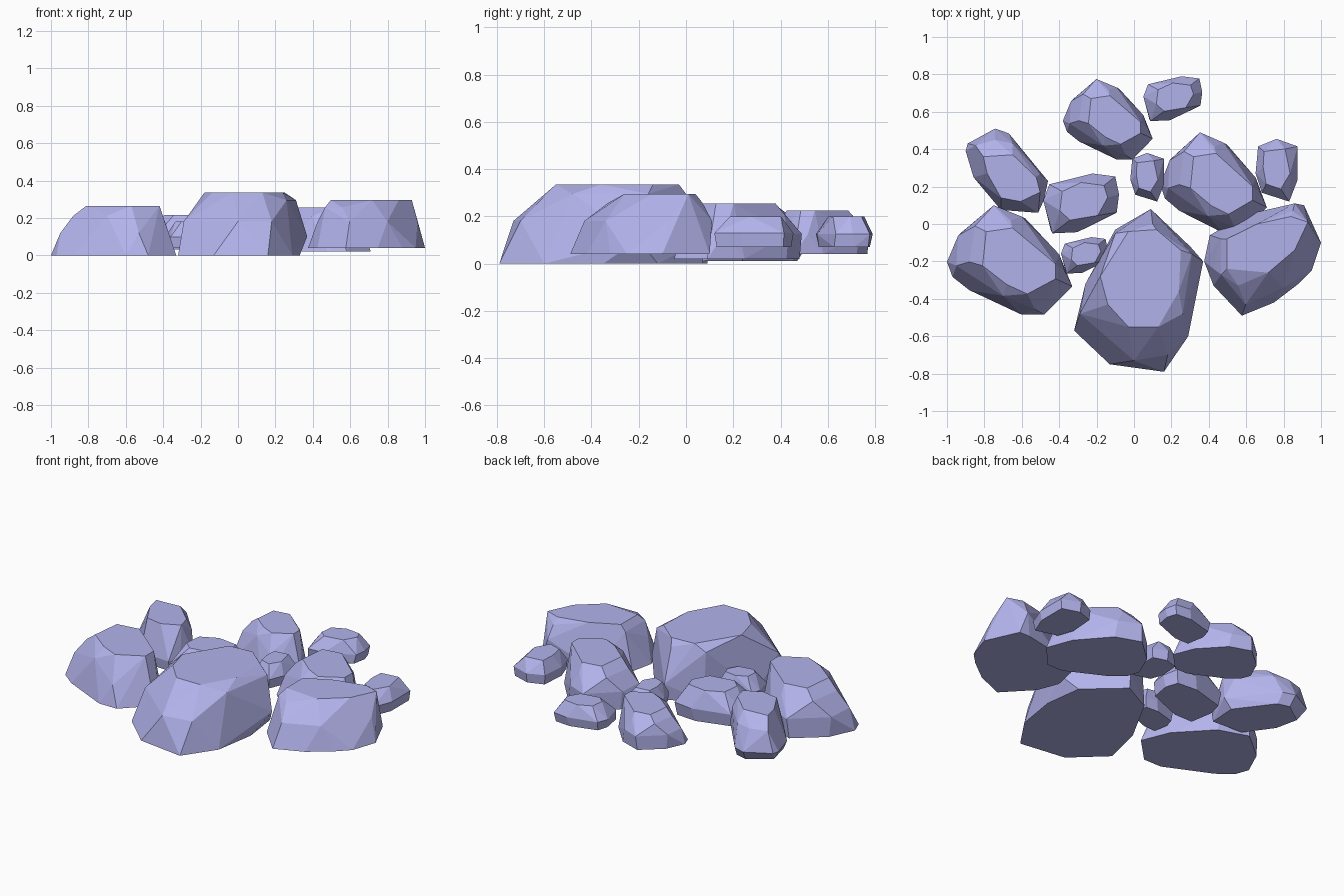
import bpy, bmesh, math

# Stone shapes. Each is a stack of rings: (height 0..1, plan points).
BROAD = [  # largest boulder
    (0.0, [(.09, .07), (.30, -.12), (.33, -.35), (.29, -.60), (.16, -.79), (-.13, -.75), (-.32, -.57), (-.26, -.32), (-.10, -.03)]),
    (.30, [(.09, .08), (.37, -.20)]),
    (.54, [(0, -.73), (.18, -.70), (-.29, -.48)]),
    (.88, [(-.10, -.05), (.31, -.16), (.10, .0), (.26, -.48)]),
    (1.0, [(-.03, -.04), (.12, -.03), (.25, -.14), (.24, -.36), (.13, -.55), (-.03, -.55), (-.14, -.43), (-.18, -.28)]),
]
OBLONG = [  # long axis from back left to front right
    (0.0, [(-.76, .09), (-.93, -.05), (-1, -.20), (-.97, -.28), (-.88, -.35), (-.60, -.48), (-.48, -.48), (-.33, -.33), (-.40, -.16), (-.58, .03)]),
    (.45, [(-.75, .10), (-.94, -.06), (-.37, -.25), (-.53, -.45), (-.60, .04), (-.95, -.22)]),
    (.80, [(-.88, -.20), (-.70, -.38), (-.85, -.01), (-.66, .02)]),
    (1.0, [(-.79, -.04), (-.65, -.02), (-.42, -.21), (-.42, -.29), (-.57, -.37), (-.68, -.32), (-.81, -.22)]),
]
LEANING = [  # narrower long stone, base set in under its sides
    (0.0, [(-.53, .07), (-.72, .08), (-.83, .24), (-.86, .38), (-.74, .47), (-.67, .45), (-.52, .24)]),
    (.25, [(-.75, .51), (-.68, .485), (-.48, .23), (-.50, .13), (-.53, .06), (-.72, .075), (-.86, .25), (-.90, .39), (-.89, .43)]),
    (.75, [(-.85, .42), (-.75, .45), (-.66, .43), (-.52, .27), (-.81, .26)]),
    (1.0, [(-.81, .36), (-.66, .37), (-.54, .25), (-.52, .17), (-.62, .12), (-.72, .14), (-.79, .27)]),
]
WEDGE = [  # long axis from front left to back right
    (0.0, [(.84, .10), (.91, .10), (1, -.10), (.95, -.25), (.88, -.32), (.75, -.42), (.58, -.49), (.43, -.33), (.38, -.20), (.41, -.06), (.60, .05)]),
    (.55, [(.60, -.43), (.80, -.34), (.43, -.24), (.86, .11), (.96, -.08)]),
    (.85, [(.56, -.33), (.47, -.27), (.47, -.08), (.85, .07)]),
    (1.0, [(.84, .04), (.93, .01), (.86, -.14), (.72, -.26), (.50, -.24), (.50, -.08), (.66, 0)]),
]
PEBBLE = [  # small stones, widest just above the base
    (0.0, [(.10, .05), (.40, .05), (.93, .32), (.98, .68), (.92, .92), (.60, .95), (.10, .77), (.04, .50)]),
    (.42, [(.12, 0), (.45, .02), (.97, .35), (1, .65), (.95, .95), (.65, 1), (.08, .82), (0, .55)]),
    (1.0, [(.22, .38), (.35, .22), (.72, .30), (.85, .60), (.80, .80), (.50, .85), (.25, .70)]),
]
UPRIGHT = [  # small stones running front to back
    (0.0, [(.08, .87), (.50, .97), (.97, .87), (.97, .35), (.77, .03), (.18, .14), (.03, .43)]),
    (.45, [(.06, .88), (.50, 1), (1, .88), (1, .35), (.80, 0), (.15, .14), (0, .45)]),
    (1.0, [(.20, .80), (.70, .84), (.82, .45), (.60, .20), (.25, .28), (.18, .55)]),
]

stone_mat = bpy.data.materials.new("stone")
stone_mat.diffuse_color = (.45, .45, .84, 1)


def stone(name, shape, x0, x1, y0, y1, z0, z1):
    """Fit a stone shape to a box and skin it with flat facets."""
    pts = [(x, y, h) for h, ring in shape for x, y in ring]
    lo = [min(p[i] for p in pts) for i in range(3)]
    hi = [max(p[i] for p in pts) for i in range(3)]
    box = ((x0, x1), (y0, y1), (z0, z1))
    bm = bmesh.new()
    for p in pts:
        bm.verts.new([b[0] + (b[1] - b[0]) * (p[i] - lo[i]) / (hi[i] - lo[i])
                      for i, b in enumerate(box)])
    res = bmesh.ops.convex_hull(bm, input=bm.verts[:])
    loose = {g for g in res["geom_interior"] + res["geom_unused"]
             if isinstance(g, bmesh.types.BMVert)}
    bmesh.ops.delete(bm, geom=list(loose), context="VERTS")
    bmesh.ops.dissolve_limit(bm, angle_limit=math.radians(7),
                             verts=bm.verts[:], edges=bm.edges[:])
    bmesh.ops.recalc_face_normals(bm, faces=bm.faces[:])
    mesh = bpy.data.meshes.new(name)
    bm.to_mesh(mesh)
    bm.free()
    mesh.materials.append(stone_mat)
    bpy.context.collection.objects.link(bpy.data.objects.new(name, mesh))


# Front row of large boulders
stone("boulder_centre", BROAD, -.32, .37, -.79, .08, 0, .335)
stone("boulder_left", OBLONG, -1, -.33, -.485, .10, 0, .265)
stone("boulder_right", WEDGE, .375, 1, -.49, .11, .04, .295)
# Medium rocks behind
stone("rock_left", LEANING, -.90, -.46, .06, .51, .01, .255)
stone("rock_right", OBLONG, .14, .71, -.05, .49, .02, .255)
stone("rock_back", OBLONG, -.38, .10, .345, .775, .04, .225)
# Small stones filling the gaps
stone("stone_middle", PEBBLE, -.485, -.08, -.05, .27, .03, .215)
stone("stone_back", PEBBLE, .05, .365, .55, .79, .07, .20)
stone("stone_front", PEBBLE, -.39, -.14, -.265, -.07, .04, .18)
stone("stone_right", UPRIGHT, .65, .875, .12, .455, .07, .20)
stone("stone_inner", UPRIGHT, -.02, .16, .12, .38, .05, .175)
